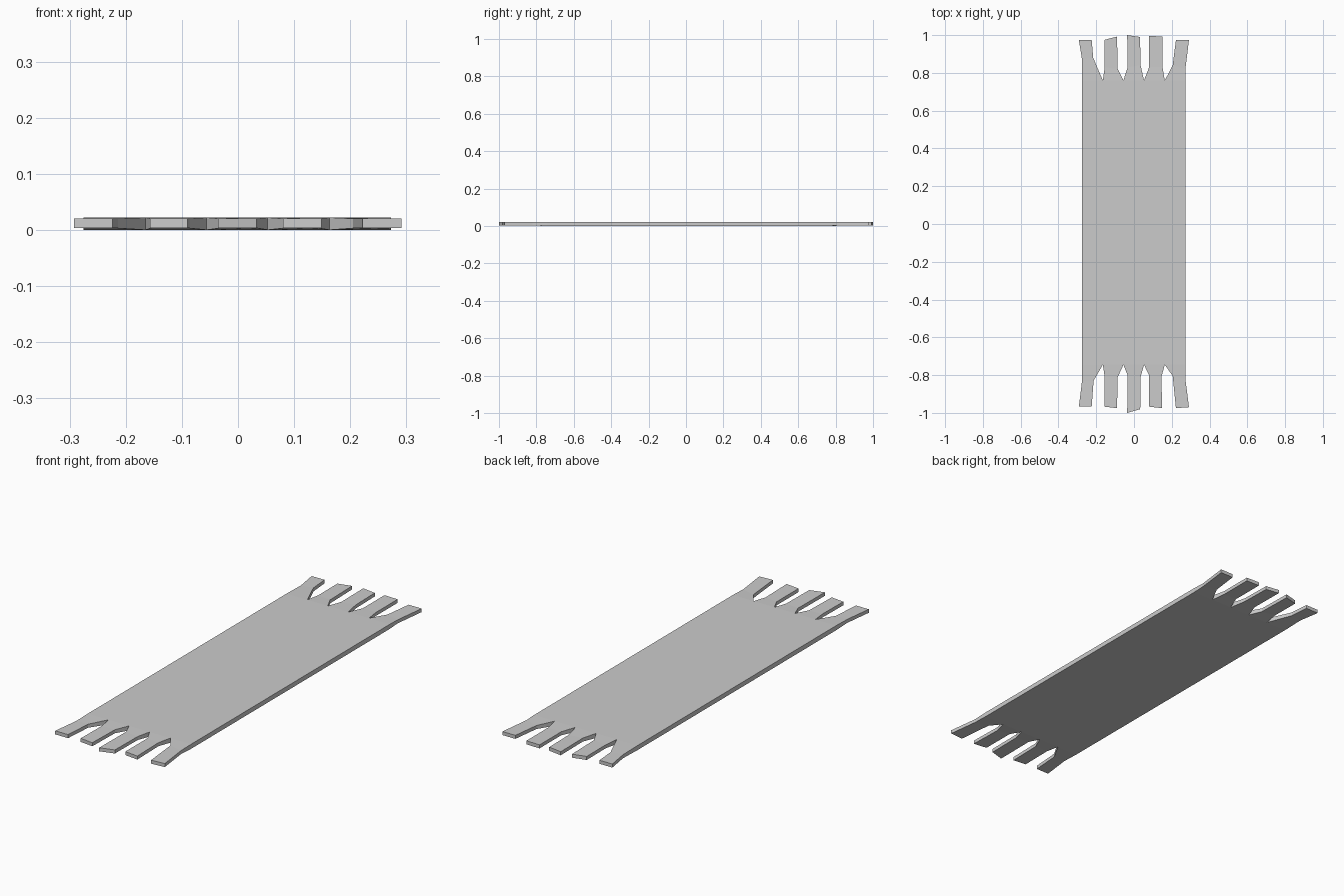
import bpy, bmesh

if "Cube" in bpy.data.objects:
    bpy.data.objects.remove(bpy.data.objects["Cube"])

# Valley x positions shared by both ends (outer values are the rug sides)
VALLEYS = [-0.275, -0.165, -0.056, 0.053, 0.163, 0.273]
BODY_Z = (0.0, 0.022)
TASSEL_Z = (0.003, 0.020)

# Each tassel: left knee, left tip, right tip, right knee
BACK = [
    [(-0.275, 0.87), (-0.292, 0.975), (-0.224, 0.975), (-0.216, 0.88)],
    [(-0.155, 0.83), (-0.156, 0.975), (-0.09, 0.992), (-0.086, 0.82)],
    [(-0.034, 0.83), (-0.036, 1.0), (0.032, 0.99), (0.035, 0.84)],
    [(0.08, 0.83), (0.08, 0.995), (0.151, 0.993), (0.151, 0.83)],
    [(0.205, 0.84), (0.222, 0.975), (0.291, 0.975), (0.272, 0.82)],
]
FRONT = [
    [(-0.275, -0.83), (-0.292, -0.967), (-0.224, -0.967), (-0.214, -0.83)],
    [(-0.155, -0.81), (-0.157, -0.967), (-0.09, -0.975), (-0.086, -0.81)],
    [(-0.034, -0.80), (-0.036, -1.0), (0.033, -0.98), (0.035, -0.81)],
    [(0.08, -0.80), (0.08, -0.967), (0.149, -0.975), (0.145, -0.81)],
    [(0.205, -0.805), (0.222, -0.975), (0.291, -0.97), (0.272, -0.82)],
]

bm = bmesh.new()


def pair(x, y, zs):
    """Bottom and top vertex of one outline point."""
    return [bm.verts.new((x, y, z)) for z in zs]


def cap(points):
    """Matching bottom and top faces over the given outline points."""
    for side in (0, 1):
        bm.faces.new([p[side] for p in points])


# Woven body between the two valley rows
rows = {y: [pair(x, y, BODY_Z) for x in VALLEYS] for y in (-0.745, 0.76)}
front_row, back_row = rows[-0.745], rows[0.76]
cap(front_row + back_row[::-1])

# Tassels at both ends, thinning from the valley row to the knees
outline = []
for row, tassels in ((back_row, BACK), (front_row, FRONT)):
    chain = [row[0]]
    for i, points in enumerate(tassels):
        kl, tl, tr, kr = [pair(x, y, TASSEL_Z) for x, y in points]
        cap([row[i], row[i + 1], kr, kl])
        cap([kl, kr, tr, tl])
        chain += [kl, tl, tr, kr, row[i + 1]]
    outline += chain if row is back_row else chain[::-1]

# Edge wall all the way round
for a, b in zip(outline, outline[1:] + outline[:1]):
    bm.faces.new([a[0], b[0], b[1], a[1]])

bmesh.ops.recalc_face_normals(bm, faces=bm.faces)
mesh = bpy.data.meshes.new("fringed_rug")
bm.to_mesh(mesh)
bm.free()
rug = bpy.data.objects.new("fringed_rug", mesh)
bpy.context.collection.objects.link(rug)
